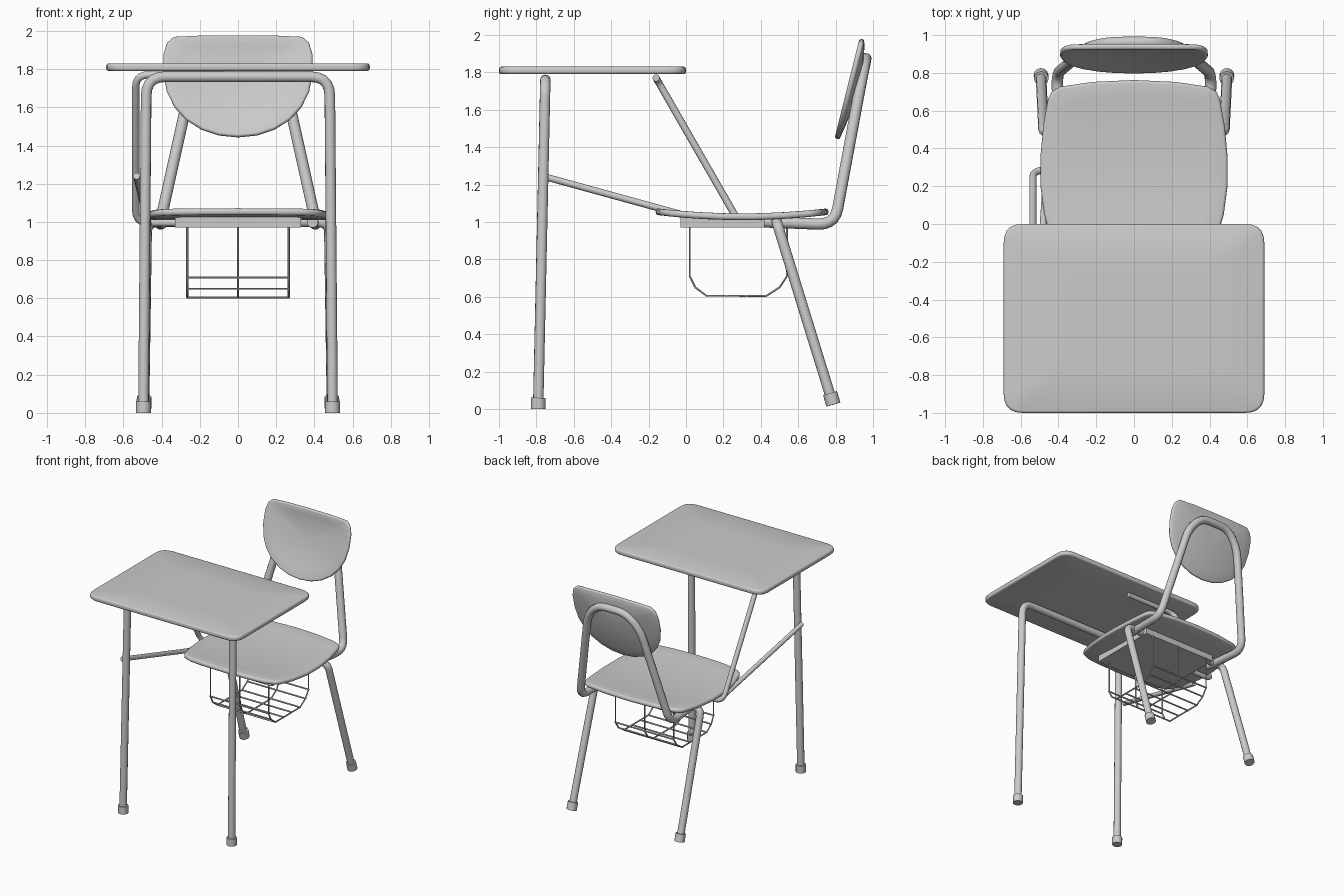
import bpy, bmesh, math
from mathutils import Vector

if "Cube" in bpy.data.objects:
    bpy.data.objects.remove(bpy.data.objects["Cube"])


def finish(obj, angle=40):
    """Apply curves/modifiers and smooth everything but hard edges."""
    bpy.ops.object.select_all(action='DESELECT')
    bpy.context.view_layer.objects.active = obj
    obj.select_set(True)
    bpy.ops.object.convert(target='MESH')
    bpy.ops.object.shade_smooth_by_angle(angle=math.radians(angle))
    return obj


def rounded(points, radius, steps=5):
    """Replace the inner corners of a path with soft bends."""
    pts = [Vector(p) for p in points]
    out = [pts[0]]
    for a, b, c in zip(pts, pts[1:], pts[2:]):
        d = min(radius, (a - b).length * 0.48, (c - b).length * 0.48)
        p, q = b + (a - b).normalized() * d, b + (c - b).normalized() * d
        for i in range(steps + 1):
            t = i / steps
            out.append(p * (1 - t) ** 2 + b * 2 * t * (1 - t) + q * t * t)
    return out + [pts[-1]]


def tube(name, points, radius, bend=0.0, res=4):
    pts = rounded(points, bend) if bend else [Vector(p) for p in points]
    cu = bpy.data.curves.new(name, 'CURVE')
    cu.dimensions = '3D'
    cu.bevel_depth, cu.bevel_resolution, cu.use_fill_caps = radius, res, True
    sp = cu.splines.new('POLY')
    sp.points.add(len(pts) - 1)
    for sp_pt, p in zip(sp.points, pts):
        sp_pt.co = (*p, 1)
    obj = bpy.data.objects.new(name, cu)
    bpy.context.collection.objects.link(obj)
    return finish(obj)


def mirrored(half):
    """Half path on +x, extended back down the -x side."""
    return list(half) + [(-p[0], *p[1:]) for p in reversed(half) if p[0] > 1e-6]


def panel(name, half, centre, place, thickness, bevel, rings=5):
    """Mirrored outline filled with rings, placed in 3D, thickened and rounded."""
    line = mirrored(half)
    n = len(line)
    bm = bmesh.new()
    loops = []
    for r in range(rings):
        s = 1 - r / rings
        loops.append([bm.verts.new(place(x * s, centre + (v - centre) * s, s)) for x, v in line])
    mid = bm.verts.new(place(0, centre, 0))
    for a, b in zip(loops, loops[1:]):
        for i in range(n):
            j = (i + 1) % n
            bm.faces.new((a[i], a[j], b[j], b[i]))
    for i in range(n):
        bm.faces.new((loops[-1][i], loops[-1][(i + 1) % n], mid))
    me = bpy.data.meshes.new(name)
    bm.to_mesh(me)
    bm.free()
    obj = bpy.data.objects.new(name, me)
    bpy.context.collection.objects.link(obj)
    so = obj.modifiers.new('thickness', 'SOLIDIFY')
    so.thickness, so.offset = thickness, -1
    be = obj.modifiers.new('rounded_edge', 'BEVEL')
    be.width, be.segments, be.limit_method = bevel, 3, 'ANGLE'
    be.angle_limit = math.radians(60)
    return finish(obj)


# Desk top: rounded rectangle
desk = [p.to_2d() for p in rounded([(0, -1, 0), (.69, -1, 0), (.69, 0, 0), (0, 0, 0)], .1)]
panel('desk_top', [(p.x, p.y) for p in desk], -.5,
      lambda x, v, s: (x, v, 1.83), .04, .014, rings=2)

# Seat: gently dipped from front to back
seat = [(0, -.16), (.2, -.155), (.34, -.14), (.41, -.11), (.44, -.07), (.475, .05), (.495, .2),
        (.495, .36), (.48, .52), (.455, .66), (.435, .7), (.39, .725), (.22, .75), (0, .76)]
panel('seat', seat, .3,
      lambda x, v, s: (x, v, 1.045 + .028 * ((v - .3) / .46) ** 2), .035, .015)

# Backrest: leaning and dished
back = [(0, 1.45), (.1, 1.46), (.19, 1.49), (.27, 1.54), (.33, 1.605), (.37, 1.685), (.388, 1.78),
        (.388, 1.88), (.37, 1.94), (.335, 1.97), (.2, 1.975), (0, 1.977)]
panel('backrest', back, 1.74,
      lambda x, v, s: (x, .793 + (v - 1.45) * .25 + .035 * (1 - s * s), v), .028, .012)

# Front legs: one inverted U under the desk
tube('front_leg_frame', mirrored([(.495, -.79, .03), (.48, -.752, 1.76)]), .028, .1)

# Rear legs: one U passing under the seat
tube('rear_leg_frame', mirrored([(.492, .775, .06), (.478, .485, 1.0)]), .028, .06)

# Backrest support arch
arch = [(.39, .42, 1.0), (.41, .795, .985), (.24, .937, 1.75), (.13, .962, 1.873)]
tube('backrest_support', mirrored(arch), .03, .09)

# Rubber feet
for side, x in (('left', -1), ('right', 1)):
    tube(f'front_foot_{side}', [(x * .495, -.79, 0), (x * .495, -.789, .06)], .039)
    tube(f'rear_foot_{side}', [(x * .492, .788, .024), (x * .491, .77, .084)], .039)

# Desk brace on the left side, turned inward at both ends
tube('desk_brace', [(-.08, -.16, 1.77), (-.535, -.16, 1.77), (-.535, .285, .995),
                    (-.3, .285, .995)], .019, .07)
tube('side_rail', [(-.532, -.75, 1.24), (-.47, .16, .99)], .018)

# Mounting box below the seat
bpy.ops.mesh.primitive_cube_add(size=1, location=(0, .255, 1.0))
box = bpy.context.object
box.name = 'seat_mount'
box.scale = (.66, .57, .06)

# Wire book basket: three hoops and the cross wires
hoop = [(.02, .98), (.02, .71), (.05, .65), (.11, .605), (.43, .605), (.5, .65), (.54, .71),
        (.54, .98)]
for i, x in enumerate((-.265, 0, .265)):
    tube(f'basket_hoop_{i + 1}', [(x, y, z) for y, z in hoop], .006, res=1)
for i, (y, z) in enumerate(hoop[1:4] + [(.217, .605), (.323, .605)] + hoop[4:7]):
    tube(f'basket_wire_{i + 1}', [(-.27, y, z), (.27, y, z)], .006, res=1)
